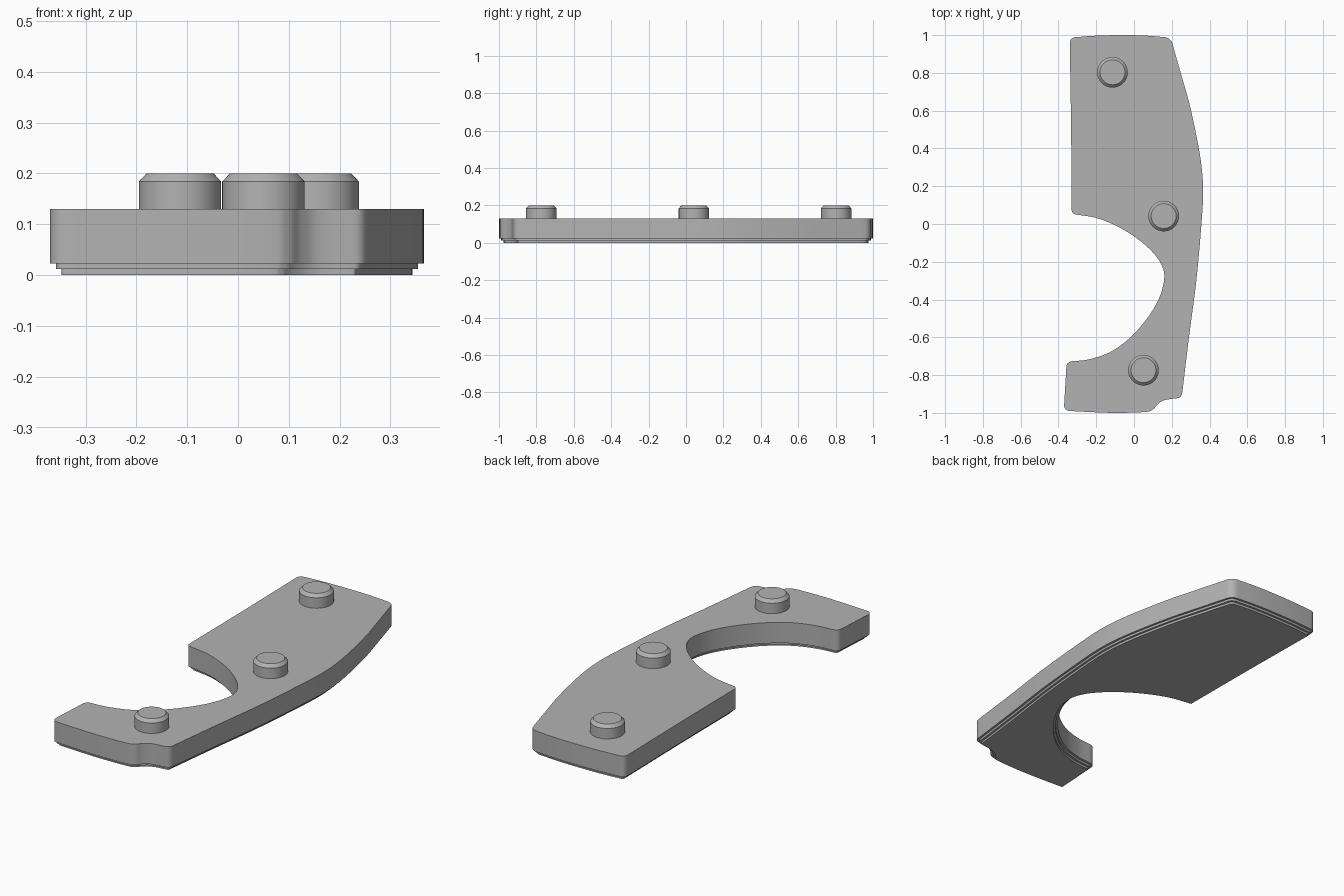
import bpy, bmesh, math
from mathutils import Vector
from mathutils.geometry import interpolate_bezier

cube = bpy.data.objects.get("Cube")
if cube:
    bpy.data.objects.remove(cube)

grey = bpy.data.materials.new("plain grey")
grey.use_nodes = True
colour = (0.45, 0.45, 0.45, 1)
grey.diffuse_color = colour
grey.node_tree.nodes["Principled BSDF"].inputs["Base Color"].default_value = colour


def finish(bm, name):
    bmesh.ops.recalc_face_normals(bm, faces=bm.faces)
    mesh = bpy.data.meshes.new(name)
    bm.to_mesh(mesh)
    bm.free()
    mesh.materials.append(grey)
    obj = bpy.data.objects.new(name, mesh)
    bpy.context.collection.objects.link(obj)
    bpy.ops.object.select_all(action='DESELECT')
    obj.select_set(True)
    bpy.context.view_layer.objects.active = obj
    bpy.ops.object.shade_smooth_by_angle(angle=math.radians(30))
    return obj


def smooth_run(points, steps=6):
    """Curve passing through all the points."""
    p = [Vector((x, y, 0)) for x, y in points]
    if len(p) == 2:
        return p
    out = []
    for i in range(len(p) - 1):
        a, b = p[i], p[i + 1]
        before = p[i - 1] if i else a * 2 - b
        after = p[i + 2] if i + 2 < len(p) else b * 2 - a
        out += interpolate_bezier(a, a + (b - before) / 6, b - (after - a) / 6, b, steps + 1)[:-1]
    return out + [p[-1]]


def round_corner(a, corner, b, steps=6):
    c = Vector((*corner, 0))
    return interpolate_bezier(a, a.lerp(c, 0.6), b.lerp(c, 0.6), b, steps + 1)[1:-1]


def inset(ring, amount):
    """Move a counter-clockwise ring towards its inside."""
    out = []
    for i, p in enumerate(ring):
        d1 = (p - ring[i - 1]).normalized()
        d2 = (ring[(i + 1) % len(ring)] - p).normalized()
        n1, n2 = Vector((-d1.y, d1.x, 0)), Vector((-d2.y, d2.x, 0))
        m = (n1 + n2).normalized()
        out.append(p + m * amount / max(m.dot(n1), 0.5))
    return out


# Plate outline: smooth runs, each followed by the corner it leads to
outline = [
    ([(-.34, -.99), (-.2, -.997), (-.08, -1), (.06, -.995), (.1, -.982), (.125, -.955),
      (.16, -.933), (.23, -.922)], (.253, -.92)),
    ([(.256, -.89), (.291, -.6), (.33, -.3), (.357, 0), (.366, .17), (.357, .31),
      (.332, .46), (.295, .63), (.256, .77), (.202, .96)], (.193, .985)),
    ([(.165, .989), (.05, .998), (-.07, 1), (-.2, .997), (-.31, .989)], (-.34, .988)),
    ([(-.34, .96), (-.333, .5), (-.33, .075)], (-.33, .052)),
    ([(-.305, .05), (-.2, .032), (-.1, -.007), (0, -.065), (.09, -.14), (.145, -.215),
      (.16, -.29), (.13, -.4), (.06, -.512), (-.03, -.61), (-.13, -.68), (-.24, -.717),
      (-.33, -.727)], (-.357, -.73)),
    ([(-.358, -.755), (-.37, -.96)], (-.37, -.988)),
]
runs = [smooth_run(points) for points, corner in outline]
ring = []
for i, run in enumerate(runs):
    ring += run + round_corner(run[-1], outline[i][1], runs[(i + 1) % len(runs)][0])

# Plate with two stepped ledges around its underside
STEP = 0.0115
levels = [(0, 2), (STEP, 2), (STEP, 1), (2 * STEP, 1), (2 * STEP, 0), (0.13, 0)]
bm = bmesh.new()
loops = [[bm.verts.new((p.x, p.y, z)) for p in inset(ring, k * STEP)] for z, k in levels]
for low, high in zip(loops, loops[1:]):
    for i in range(len(ring)):
        j = (i + 1) % len(ring)
        bm.faces.new((low[i], low[j], high[j], high[i]))
bm.faces.new(loops[0][::-1])
bm.faces.new(loops[-1])
finish(bm, "plate")

# Chamfered round pegs on top
pegs = {"back_peg": (-.114, .803), "middle_peg": (.157, .042), "front_peg": (.05, -.774)}
for name, (x, y) in pegs.items():
    bm = bmesh.new()
    circles = []
    for radius, z in ((.081, .125), (.081, .184), (.066, .2)):
        made = bmesh.ops.create_circle(bm, segments=48, radius=radius)["verts"]
        for v in made:
            v.co += Vector((x, y, z))
        circles.append(made)
    for low, high in zip(circles, circles[1:]):
        for i in range(48):
            j = (i + 1) % 48
            bm.faces.new((low[i], low[j], high[j], high[i]))
    bm.faces.new(circles[-1])
    finish(bm, name)
